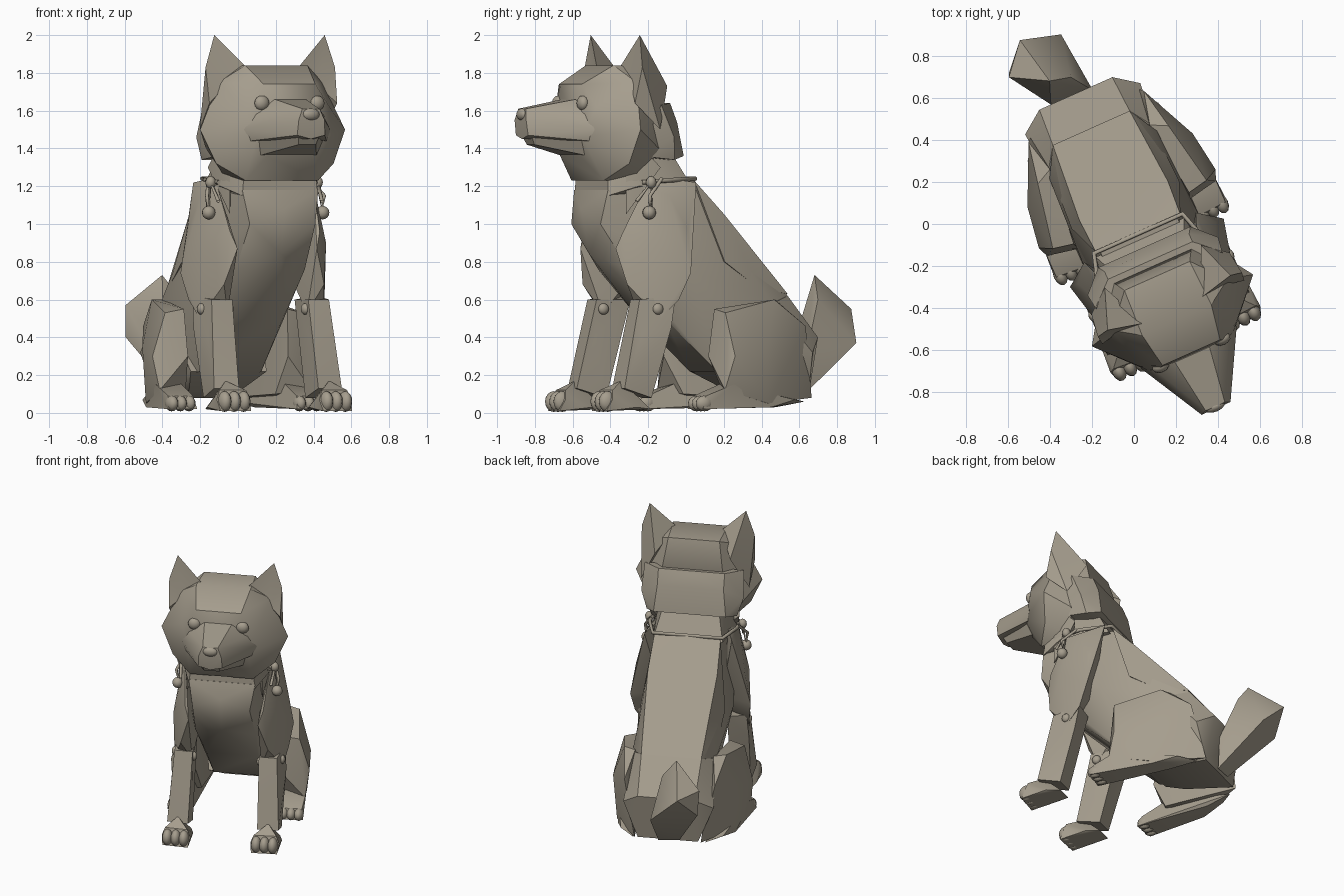
import bpy, bmesh, math

if "Cube" in bpy.data.objects:
    bpy.data.objects.remove(bpy.data.objects["Cube"])

TURN = math.radians(24)

clay = bpy.data.materials.new("warm grey clay")
clay.use_nodes = True
clay.diffuse_color = (.38, .34, .27, 1)
clay.node_tree.nodes["Principled BSDF"].inputs["Base Color"].default_value = clay.diffuse_color


def finish(name, bm, angle=34):
    """Turn a bmesh into a shaded object facing the sitting direction."""
    bmesh.ops.recalc_face_normals(bm, faces=bm.faces)
    mesh = bpy.data.meshes.new(name)
    bm.to_mesh(mesh)
    bm.free()
    mesh.materials.append(clay)
    obj = bpy.data.objects.new(name, mesh)
    bpy.context.collection.objects.link(obj)
    obj.rotation_euler.z = TURN
    bpy.ops.object.select_all(action="DESELECT")
    obj.select_set(True)
    bpy.context.view_layer.objects.active = obj
    bpy.ops.object.shade_smooth_by_angle(angle=math.radians(angle))


def hull(name, points, side=0):
    """Folded solid around points: symmetric if side is 0, else one side."""
    bm = bmesh.new()
    for x, y, z in points:
        for sign in ([side] if side else [1, -1]):
            bm.verts.new((x * sign, y, z))
    bmesh.ops.remove_doubles(bm, verts=bm.verts, dist=.0001)
    result = bmesh.ops.convex_hull(bm, input=bm.verts)
    loose = {v for v in result["geom_interior"] + result["geom_unused"]
             if isinstance(v, bmesh.types.BMVert)}
    bmesh.ops.delete(bm, geom=list(loose), context="VERTS")
    finish(name, bm)


def ball(name, centre, size, side=1):
    bm = bmesh.new()
    bmesh.ops.create_uvsphere(bm, u_segments=12, v_segments=8, radius=1)
    bmesh.ops.scale(bm, vec=size, verts=bm.verts)
    x, y, z = centre
    bmesh.ops.translate(bm, vec=(x * side, y, z), verts=bm.verts)
    finish(name, bm, 60)


def cord(name, points, thickness, side=1):
    curve = bpy.data.curves.new(name, "CURVE")
    curve.dimensions = "3D"
    curve.bevel_depth = thickness
    curve.bevel_resolution = 2
    spline = curve.splines.new("POLY")
    spline.points.add(len(points) - 1)
    for knot, (x, y, z) in zip(spline.points, points):
        knot.co = (x * side, y, z, 1)
    curve.materials.append(clay)
    obj = bpy.data.objects.new(name, curve)
    bpy.context.collection.objects.link(obj)
    obj.rotation_euler.z = TURN


def ear(name, side):
    """Broad pointed ear with a hollow front."""
    bm = bmesh.new()
    tip, inner, bend, outer, hollow, back, low = [
        bm.verts.new((x * side, y, z)) for x, y, z in (
            (.32, -.41, 2), (.15, -.45, 1.83), (.375, -.42, 1.83), (.37, -.46, 1.64),
            (.28, -.44, 1.72), (.25, -.22, 1.73), (.36, -.31, 1.5))]
    for face in ((tip, inner, hollow), (tip, hollow, bend), (bend, hollow, outer),
                 (tip, back, inner), (tip, bend, back), (bend, low, back),
                 (bend, outer, low), (inner, back, low), (inner, low, hollow),
                 (hollow, low, outer)):
        bm.faces.new(face)
    finish(name, bm)


# Torso, rump and neck
hull("torso", [(.2, -.06, 1.22), (.2, .5, .62), (.28, .36, .6), (.3, -.1, .75),
               (.22, -.55, 1.18), (.19, -.58, 1), (0, -.61, 1.08), (0, -.56, .84),
               (.2, -.42, .76), (.17, -.2, .5), (.18, .1, .22), (.2, .5, .12)])
hull("rump", [(.2, .5, .62), (.28, .38, .58), (.19, .68, .4), (.3, .6, .32),
              (.2, .62, .08), (.22, .12, .22), (.15, .3, .12)])
hull("neck", [(.22, -.55, 1.15), (.28, -.4, 1.2), (.23, -.07, 1.2),
              (.2, -.54, 1.32), (.25, -.38, 1.36), (.18, -.18, 1.4)])

# Folded panel lying on the back
hull("back_panel", [(.22, -.05, 1.23), (.23, .12, 1.05), (.2, .5, .63), (0, .44, .7),
                    (0, -.04, 1.24), (.28, .1, .8), (.27, .3, .66)])

# Head with crown, nape and jaws
hull("head", [(.18, -.5, 1.84), (.17, -.27, 1.83), (.3, -.42, 1.75), (.15, -.67, 1.74),
              (.25, -.63, 1.62), (.42, -.45, 1.5), (.34, -.48, 1.32), (.21, -.57, 1.23),
              (.22, -.35, 1.23), (.32, -.3, 1.4), (.2, -.69, 1.46), (.13, -.67, 1.36),
              (.2, -.22, 1.64)])
hull("nape", [(.22, -.19, 1.64), (0, -.18, 1.62), (.33, -.29, 1.63), (.34, -.22, 1.46),
              (.3, -.2, 1.34), (.24, -.12, 1.36), (.22, -.15, 1.54), (.3, -.4, 1.36)])
hull("muzzle", [(.05, -.95, 1.61), (.075, -.96, 1.55), (.08, -.95, 1.47), (.09, -.68, 1.66),
                (.2, -.66, 1.58), (.25, -.64, 1.5), (.22, -.66, 1.44), (0, -.95, 1.45)])
hull("lower_jaw", [(.06, -.92, 1.46), (.05, -.9, 1.42), (.21, -.66, 1.46),
                   (.17, -.64, 1.36), (.1, -.68, 1.37)])
ball("nose", (0, -.95, 1.58), (.05, .025, .032))

# Tail, leaning to one side
hull("tail", [(-.09, .785, .73), (-.26, .88, .57), (-.25, .9, .4), (-.14, 1.02, .55),
              (.05, .965, .37), (.01, .76, .6), (-.13, .68, .36), (.08, .66, .3),
              (-.08, .64, .09), (.06, .64, .08)], 1)

# Collar cord, running behind the neck and open at the chest
cord("collar", [(.28, -.38, 1.22), (.29, -.25, 1.23), (.23, -.05, 1.24),
                (-.23, -.05, 1.24), (-.29, -.25, 1.23), (-.28, -.38, 1.22)], .012)

for label, side in (("left", 1), ("right", -1)):
    # Face and neck details
    ear(label + "_ear", side)
    ball(label + "_eye", (.16, -.67, 1.64), (.042, .03, .04), side)
    hull(label + "_ruff", [(.29, -.36, 1.38), (.3, -.28, 1.3), (.25, -.46, 1.3),
                           (.25, -.46, 1.05), (.2, -.35, 1.2)], side)

    # Shoulder panel and front leg
    hull(label + "_shoulder", [(.29, -.07, 1.22), (.24, -.2, 1.24), (.28, -.36, 1.2),
                               (.32, -.24, 1.15), (.36, -.15, .97), (.35, -.36, .9),
                               (.26, -.48, .96), (.23, -.51, .87), (.4, -.15, .74),
                               (.29, -.47, .68), (.38, -.21, .6), (.36, -.31, .5),
                               (.23, -.38, .53), (.2, -.2, .75)], side)
    hull(label + "_front_leg", [(.22, -.42, .6), (.34, -.42, .6), (.36, -.22, .62),
                                (.23, -.22, .6), (.22, -.43, .4), (.36, -.42, .4),
                                (.37, -.25, .45), (.23, -.53, .13), (.37, -.52, .13),
                                (.36, -.36, .08), (.23, -.36, .08)], side)
    hull(label + "_front_paw", [(.22, -.6, .12), (.37, -.59, .12), (.2, -.61, .07),
                                (.39, -.6, .07), (.21, -.64, .01), (.38, -.63, .01),
                                (.21, -.45, .03), (.38, -.45, .03), (.24, -.36, .02),
                                (.35, -.36, .02), (.3, -.51, .17)], side)

    # Hind leg folded on the ground
    hull(label + "_thigh", [(.3, .03, .55), (.4, .05, .53), (.34, .36, .6), (.26, .4, .6),
                            (.46, .08, .3), (.43, .28, .35), (.3, .56, .46),
                            (.22, .63, .08), (.44, .03, .12), (.29, 0, .3),
                            (.26, .1, .1), (.4, .3, .05)], side)
    hull(label + "_hind_foot", [(.3, -.09, .09), (.44, -.08, .09), (.29, -.12, .02),
                                (.45, -.1, .02), (.3, .08, .16), (.44, .08, .15),
                                (.27, .4, .03), (.39, .32, .03), (.24, .58, .06),
                                (.34, .48, .07)], side)

    # Toes sunk into the paws
    for i in range(3):
        ball(label + "_front_toe", (.24 + i * .055, -.61, .06), (.034, .05, .055), side)
        ball(label + "_hind_toe", (.32 + i * .05, -.08, .05), (.032, .05, .042), side)

    # Buttons, beads and hanging ties
    ball(label + "_outer_button", (.355, -.32, .55), (.022, .03, .03), side)
    ball(label + "_inner_button", (.22, -.38, .55), (.022, .03, .03), side)
    ball(label + "_knot", (.31, -.34, 1.22), (.028, .028, .033), side)
    ball(label + "_bead", (.33, -.36, 1.06), (.036, .036, .036), side)
    cord(label + "_tie", [(.29, -.27, 1.24), (.34, -.36, 1.15), (.33, -.35, 1.08),
                          (.31, -.34, 1.22), (.3, -.42, 1.12)], .01, side)
